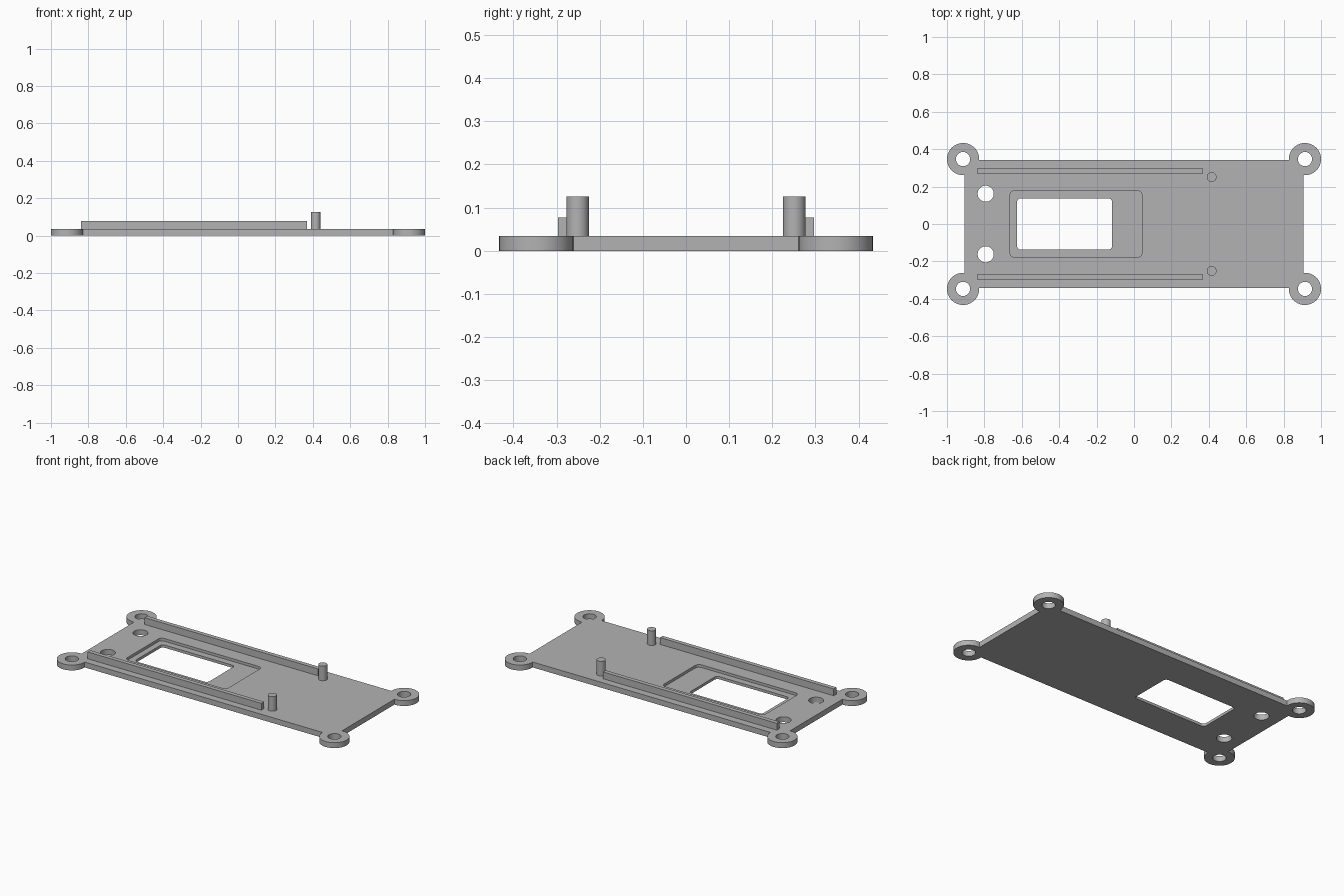
import bpy
import bmesh
from math import radians, sin, cos, asin, acos, pi

cube = bpy.data.objects.get("Cube")
if cube:
    bpy.data.objects.remove(cube, do_unlink=True)

THICK = 0.034          # plate thickness
HALF_X, HALF_Y = 0.907, 0.342
LUG_X, LUG_Y, LUG_R = 0.914, 0.347, 0.086
POCKET_FLOOR = 0.017

grey = bpy.data.materials.new("plain_grey")
grey.use_nodes = True
grey.diffuse_color = (0.45, 0.45, 0.45, 1)
grey.node_tree.nodes["Principled BSDF"].inputs["Base Color"].default_value = (0.45, 0.45, 0.45, 1)


def prism(name, outline, z0, z1):
    """Extrude a counter-clockwise outline from z0 to z1."""
    bm = bmesh.new()
    base = bm.faces.new([bm.verts.new((x, y, z0)) for x, y in outline])
    top = bmesh.ops.extrude_face_region(bm, geom=[base])["geom"]
    bmesh.ops.translate(bm, vec=(0, 0, z1 - z0),
                        verts=[v for v in top if isinstance(v, bmesh.types.BMVert)])
    bmesh.ops.recalc_face_normals(bm, faces=bm.faces[:])
    mesh = bpy.data.meshes.new(name)
    bm.to_mesh(mesh)
    bm.free()
    mesh.materials.append(grey)
    obj = bpy.data.objects.new(name, mesh)
    bpy.context.collection.objects.link(obj)
    return obj


def arc(cx, cy, r, start, end, steps):
    angles = [start + (end - start) * i / steps for i in range(steps + 1)]
    return [(cx + r * cos(a), cy + r * sin(a)) for a in angles]


def circle(cx, cy, r, steps=48):
    return arc(cx, cy, r, 0, 2 * pi, steps)[:-1]


def rectangle(x0, x1, y0, y1, r=0):
    if not r:
        return [(x0, y0), (x1, y0), (x1, y1), (x0, y1)]
    centres = [(x1 - r, y1 - r), (x0 + r, y1 - r), (x0 + r, y0 + r), (x1 - r, y0 + r)]
    return [p for i, (cx, cy) in enumerate(centres)
            for p in arc(cx, cy, r, i * pi / 2, (i + 1) * pi / 2, 8)]


def select_only(obj):
    bpy.ops.object.select_all(action="DESELECT")
    obj.select_set(True)
    bpy.context.view_layer.objects.active = obj


def cut(target, cutter):
    cutter.hide_render = True
    mod = target.modifiers.new("cut", "BOOLEAN")
    mod.operation, mod.solver, mod.object = "DIFFERENCE", "EXACT", cutter
    select_only(target)
    bpy.ops.object.modifier_apply(modifier=mod.name)
    bpy.data.objects.remove(cutter, do_unlink=True)


# Base plate: one outline with a round lug at each corner
start = -acos((HALF_X - LUG_X) / LUG_R)
end = pi - asin((HALF_Y - LUG_Y) / LUG_R)
lug = arc(LUG_X, LUG_Y, LUG_R, start, end, 40)
outline = []
for sx, sy in ((1, 1), (-1, 1), (-1, -1), (1, -1)):
    corner = [(sx * x, sy * y) for x, y in lug]
    outline += corner if sx * sy > 0 else corner[::-1]
plate = prism("base_plate", outline, 0, THICK)

# Shallow pocket, window and screw holes
cut(plate, prism("pocket_cutter", rectangle(-0.663, 0.043, -0.179, 0.179, 0.026), POCKET_FLOOR, 0.1))
cut(plate, prism("window_cutter", rectangle(-0.625, -0.117, -0.137, 0.137, 0.02), -0.1, 0.1))
for sy in (-1, 1):
    cut(plate, prism("hole_cutter", circle(-0.793, sy * 0.162, 0.043), -0.1, 0.1))
    for sx in (-1, 1):
        cut(plate, prism("lug_cutter", circle(sx * LUG_X, sy * LUG_Y, 0.038), -0.1, 0.1))
parts = [plate]

# Guide rails and locating pins
for side, sy in (("right", -1), ("left", 1)):
    y = sy * 0.283
    parts.append(prism(side + "_rail", rectangle(-0.84, 0.37, y - 0.0135, y + 0.0135), THICK, 0.077))
    parts.append(prism(side + "_pin", circle(0.415, sy * 0.251, 0.026), THICK, 0.126))

for obj in parts:
    select_only(obj)
    bpy.ops.object.shade_smooth_by_angle(angle=radians(30))
